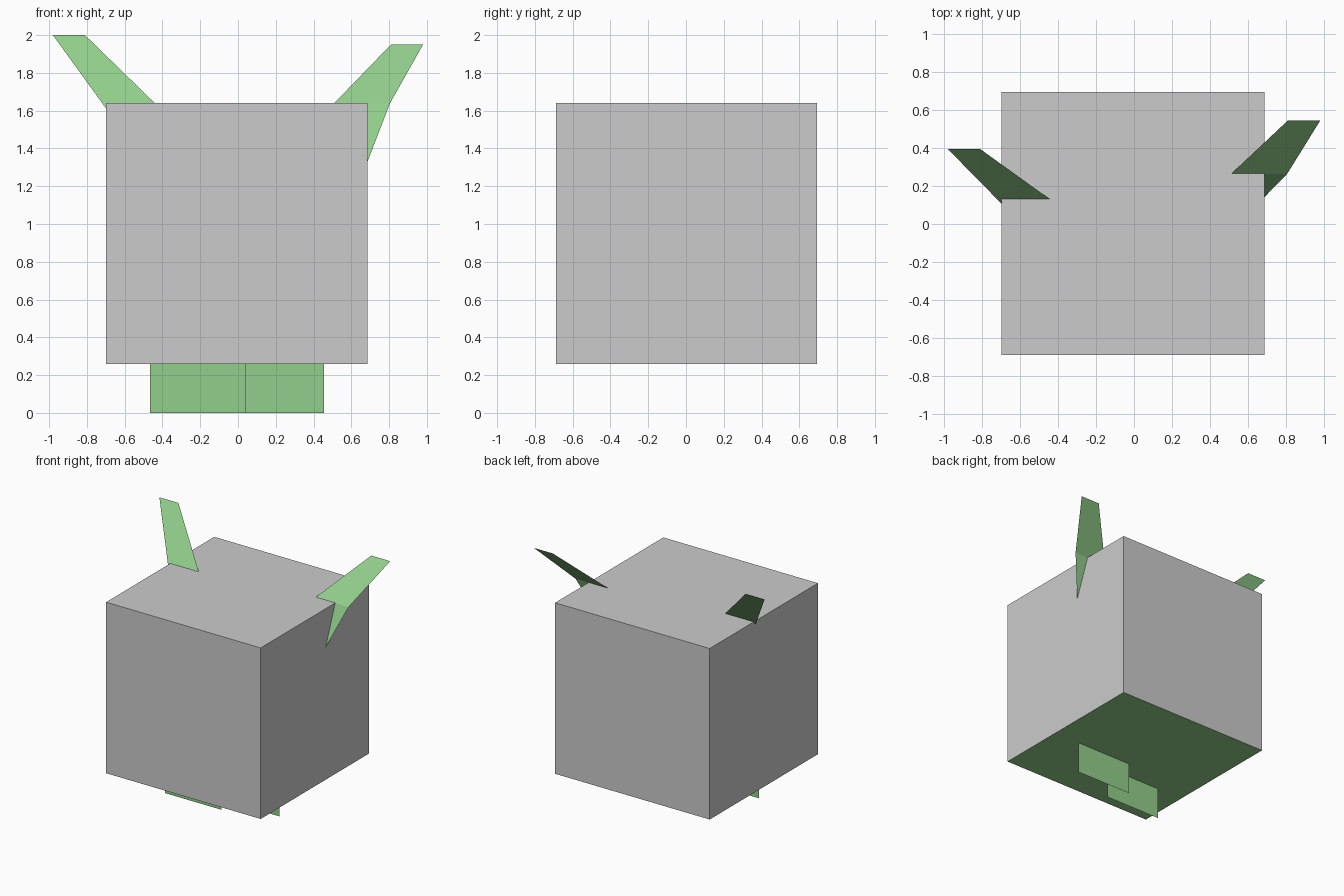
import bpy
import bmesh

if "Cube" in bpy.data.objects:
    bpy.data.objects.remove(bpy.data.objects["Cube"])


def material(name, color):
    mat = bpy.data.materials.new(name)
    mat.diffuse_color = color
    mat.use_nodes = True
    mat.node_tree.nodes["Principled BSDF"].inputs["Base Color"].default_value = mat.diffuse_color
    return mat


green = material("green", (0.29, 0.62, 0.26, 1))
grey = material("grey", (0.8, 0.8, 0.8, 1))


def link(name, bm, *mats):
    mesh = bpy.data.meshes.new(name)
    bm.to_mesh(mesh)
    bm.free()
    for mat in mats:
        mesh.materials.append(mat)
    obj = bpy.data.objects.new(name, mesh)
    bpy.context.collection.objects.link(obj)
    return obj


def sheet(name, rows):
    """Thin strip facing the front; rows run bottom to top as (x0, x1, y, z)."""
    bm = bmesh.new()
    pairs = [(bm.verts.new((x0, y, z)), bm.verts.new((x1, y, z)))
             for x0, x1, y, z in rows]
    for (a, b), (d, c) in zip(pairs, pairs[1:]):
        bm.faces.new((a, b, c, d))
    return link(name, bm, green)


# Cube body with a green underside
bm = bmesh.new()
bmesh.ops.create_cube(bm, size=1.383)
bmesh.ops.translate(bm, verts=bm.verts, vec=(-0.006, 0.002, 0.95))
bm.normal_update()
for face in bm.faces:
    face.material_index = 1 if face.normal.z < -0.5 else 0
link("body", bm, grey, green)

# Raised arms: flat bent strips that start inside the body
sheet("left_arm", [(-0.56, -0.38, -0.02, 1.28),
                   (-0.69, -0.40, 0.10, 1.60),
                   (-0.98, -0.81, 0.395, 2.00)])
sheet("right_arm", [(0.48, 0.67, 0.125, 1.29),
                    (0.51, 0.805, 0.263, 1.64),
                    (0.81, 0.98, 0.545, 1.95)])

# Feet: upright overlapping panels below the body
for name, x0, y in (("left_foot", -0.465, -0.27), ("right_foot", -0.05, -0.12)):
    sheet(name, [(x0, x0 + 0.505, y, 0.0), (x0, x0 + 0.505, y, 0.26)])
